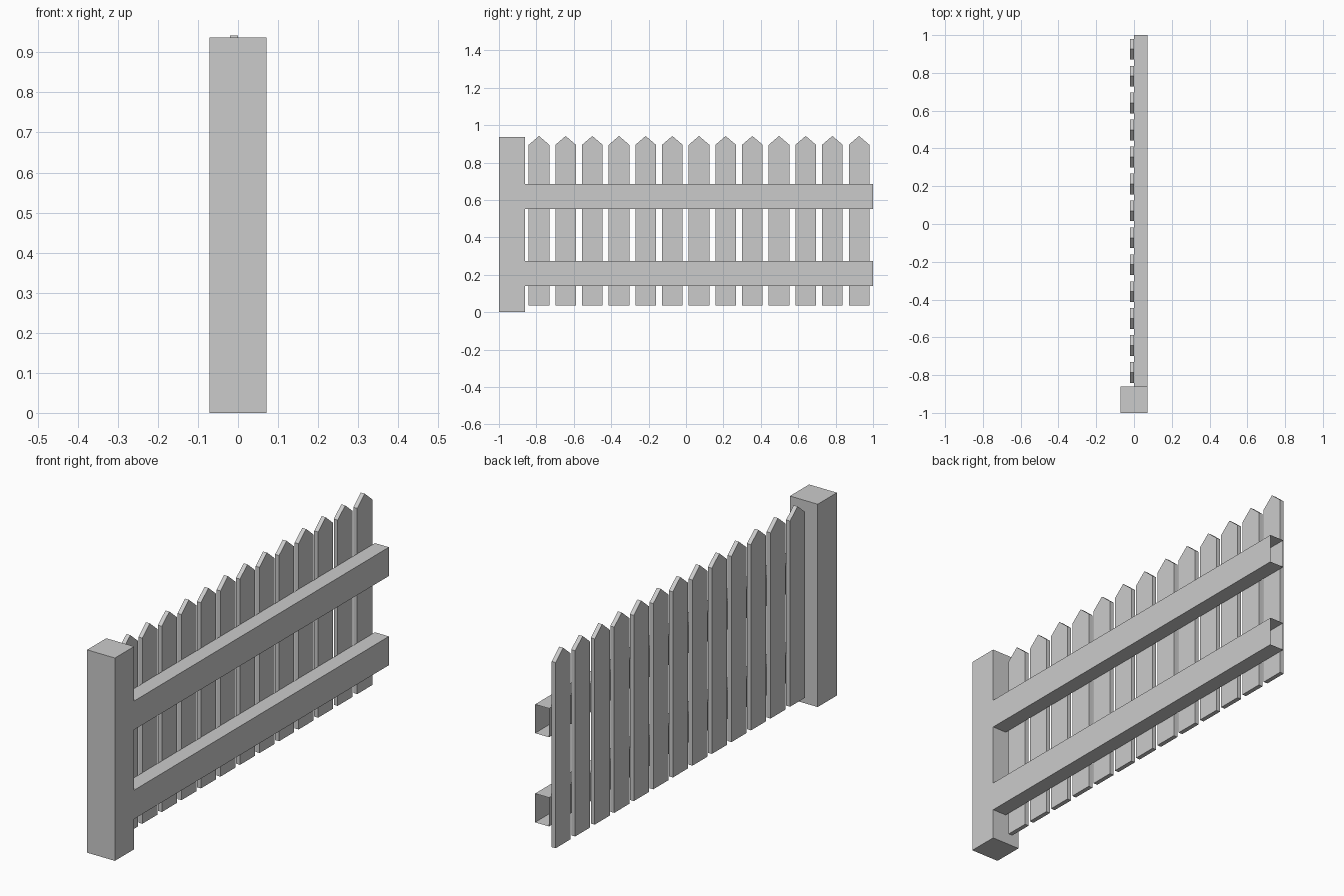
import bpy, bmesh

if "Cube" in bpy.data.objects:
    bpy.data.objects.remove(bpy.data.objects["Cube"])


def make_object(name, bm):
    bmesh.ops.recalc_face_normals(bm, faces=bm.faces[:])
    mesh = bpy.data.meshes.new(name)
    bm.to_mesh(mesh)
    bm.free()
    obj = bpy.data.objects.new(name, mesh)
    bpy.context.collection.objects.link(obj)
    return obj


def prism(name, profile, x0, x1, open_ends=False):
    """Extrude a (y, z) profile along x; optionally drop the faces at both y ends."""
    bm = bmesh.new()
    face = bm.faces.new([bm.verts.new((x0, y, z)) for y, z in profile])
    ext = bmesh.ops.extrude_face_region(bm, geom=[face], use_keep_orig=True)
    verts = [g for g in ext["geom"] if isinstance(g, bmesh.types.BMVert)]
    bmesh.ops.translate(bm, vec=(x1 - x0, 0, 0), verts=verts)
    bmesh.ops.recalc_face_normals(bm, faces=bm.faces[:])
    if open_ends:
        ends = [f for f in bm.faces if abs(f.normal.y) > 0.9]
        bmesh.ops.delete(bm, geom=ends, context="FACES_ONLY")
    return make_object(name, bm)


def rect(y0, y1, z0, z1):
    return [(y0, z0), (y1, z0), (y1, z1), (y0, z1)]


# Square end post
prism("post", rect(-1.0, -0.86, 0.0, 0.937), -0.071, 0.071)

# Two rails, open at the ends where the next section joins
for name, z0, z1 in (("lower_rail", 0.14, 0.273), ("upper_rail", 0.552, 0.685)):
    prism(name, rect(-0.86, 1.0, z0, z1), 0.0, 0.071, open_ends=True)

# Thirteen pointed pickets
half = 0.055
for i in range(13):
    y = -0.786 + i * 0.1426
    profile = [(y - half, 0.037), (y + half, 0.037), (y + half, 0.895),
               (y, 0.942), (y - half, 0.895)]
    prism(f"picket_{i + 1:02d}", profile, -0.02, 0.0)
